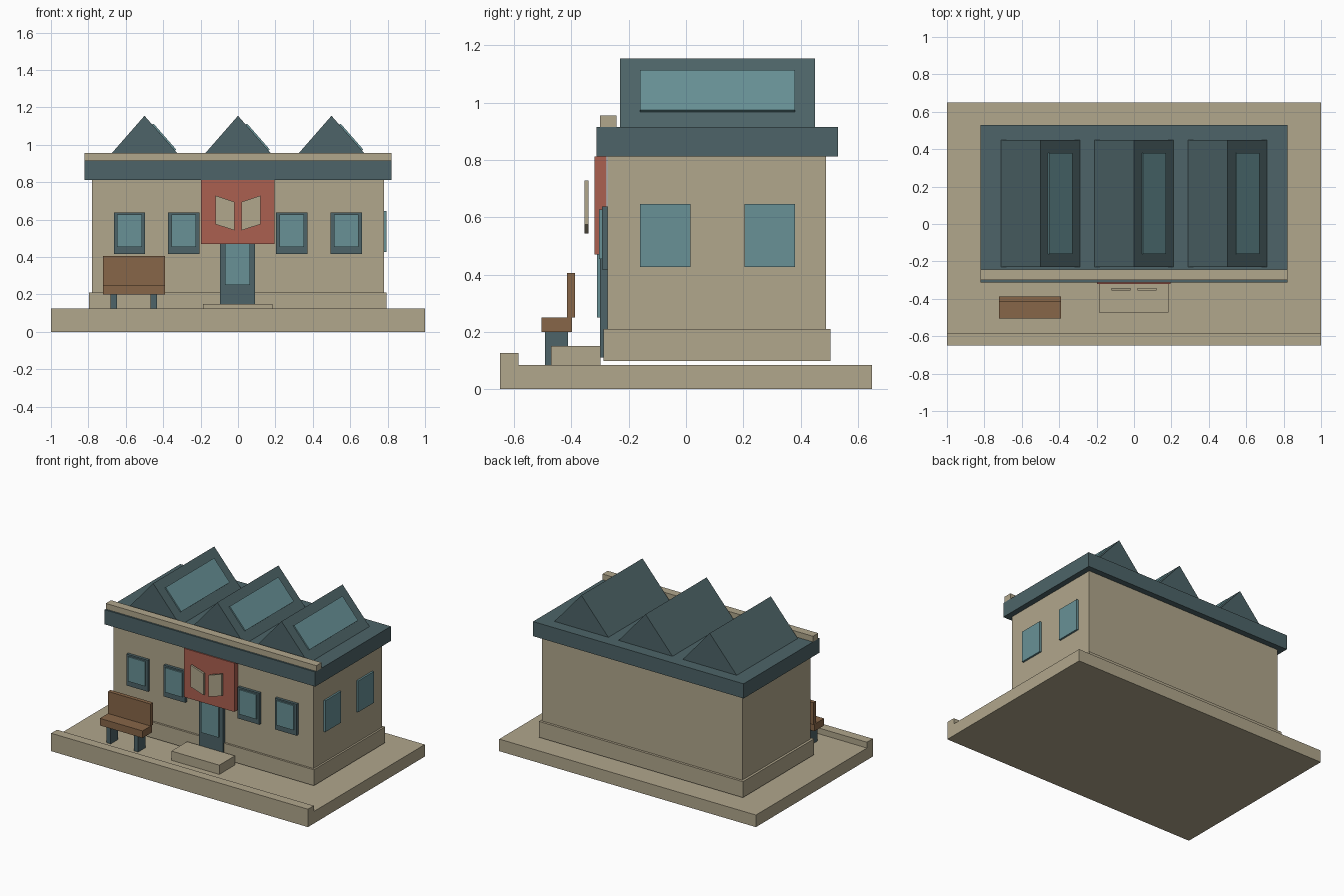
import bpy
import bmesh
import math
from mathutils import Matrix, Vector

if "Cube" in bpy.data.objects:
    bpy.data.objects.remove(bpy.data.objects["Cube"], do_unlink=True)


def material(name, rgb):
    m = bpy.data.materials.new(name)
    m.use_nodes = True
    m.diffuse_color = (*rgb, 1)
    m.node_tree.nodes["Principled BSDF"].inputs["Base Color"].default_value = (*rgb, 1)
    return m


STONE = material("sandstone", (0.44, 0.385, 0.262))
TEAL = material("dark_teal", (0.074, 0.127, 0.138))
GLASS = material("glass_blue", (0.138, 0.283, 0.305))
RED = material("brick_red", (0.41, 0.115, 0.08))
WOOD = material("bench_wood", (0.242, 0.133, 0.065))


def finish(name, bm, mat):
    bmesh.ops.recalc_face_normals(bm, faces=bm.faces)
    mesh = bpy.data.meshes.new(name)
    bm.to_mesh(mesh)
    bm.free()
    mesh.materials.append(mat)
    obj = bpy.data.objects.new(name, mesh)
    bpy.context.collection.objects.link(obj)
    return obj


def box(name, mat, x, y, z):
    """Box given by its extent along each axis."""
    bm = bmesh.new()
    size = Matrix.Diagonal((x[1] - x[0], y[1] - y[0], z[1] - z[0], 1))
    centre = Matrix.Translation((sum(x) / 2, sum(y) / 2, sum(z) / 2))
    bmesh.ops.create_cube(bm, size=1, matrix=centre @ size)
    return finish(name, bm, mat)


def prism(name, mat, profile, y):
    """Extrude an (x, z) profile along y."""
    bm = bmesh.new()
    face = bm.faces.new([bm.verts.new((px, y[0], pz)) for px, pz in profile])
    ext = bmesh.ops.extrude_face_region(bm, geom=[face])["geom"]
    verts = [v for v in ext if isinstance(v, bmesh.types.BMVert)]
    bmesh.ops.translate(bm, verts=verts, vec=(0, y[1] - y[0], 0))
    return finish(name, bm, mat)


# Pavement, curb and door step
box("pavement", STONE, (-1, 1), (-0.65, 0.65), (0, 0.085))
box("curb", STONE, (-1, 1), (-0.65, -0.585), (0.085, 0.126))
box("door_step", STONE, (-0.188, 0.185), (-0.472, -0.298), (0.085, 0.15))

# Building body
box("plinth", STONE, (-0.797, 0.793), (-0.288, 0.505), (0.098, 0.21))
box("walls", STONE, (-0.78, 0.78), (-0.274, 0.488), (0.1, 0.815))
box("roof_slab", TEAL, (-0.82, 0.82), (-0.312, 0.53), (0.812, 0.915))
box("parapet", STONE, (-0.82, 0.82), (-0.3, -0.242), (0.915, 0.955))

# Sawtooth roof ridges, each with a skylight on its left slope
half, base, peak = 0.21, 0.915, 1.155
down = Vector((half, base - peak)).normalized()
out = Vector((-down.y, down.x))
for i, cx in enumerate((-0.5, 0, 0.5), 1):
    prism(f"roof_ridge_{i}", TEAL,
          [(cx - half, base), (cx + half, base), (cx, peak)], (-0.23, 0.45))
    top = Vector((cx, peak))
    a, b = top + down * 0.063, top + down * 0.248
    prism(f"skylight_{i}", GLASS, [a, b, b + out * 0.009, a + out * 0.009], (-0.16, 0.38))

# Framed front windows
for i, cx in enumerate((-0.58, -0.29, 0.287, 0.578), 1):
    box(f"window_frame_{i}", TEAL, (cx - 0.084, cx + 0.084), (-0.294, -0.27), (0.417, 0.638))
    box(f"window_glass_{i}", GLASS, (cx - 0.066, cx + 0.066), (-0.303, -0.294), (0.454, 0.627))

# Left side windows
for i, y in enumerate(((-0.16, 0.015), (0.205, 0.38)), 1):
    box(f"side_window_{i}", GLASS, (0.775, 0.793), y, (0.427, 0.647))

# Door
box("door", TEAL, (-0.095, 0.092), (-0.3, -0.27), (0.11, 0.53))
box("door_glass", GLASS, (-0.07, 0.065), (-0.31, -0.3), (0.25, 0.5))

# Sign board with an open book
box("sign_board", RED, (-0.198, 0.195), (-0.32, -0.278), (0.47, 0.813))
for side, s in (("right", -1), ("left", 1)):
    page = [(0.12, 0.728), (0.02, 0.695), (0.02, 0.543), (0.12, 0.575)]
    prism(f"book_page_{side}", STONE, [(s * px, pz) for px, pz in page], (-0.355, -0.341))

# Bench
box("bench_seat", WOOD, (-0.722, -0.39), (-0.505, -0.398), (0.2, 0.25))
box("bench_back", WOOD, (-0.722, -0.39), (-0.415, -0.387), (0.25, 0.405))
for side, cx in (("right", -0.664), ("left", -0.45)):
    box(f"bench_leg_{side}", TEAL, (cx - 0.017, cx + 0.017), (-0.492, -0.412), (0.085, 0.2))
